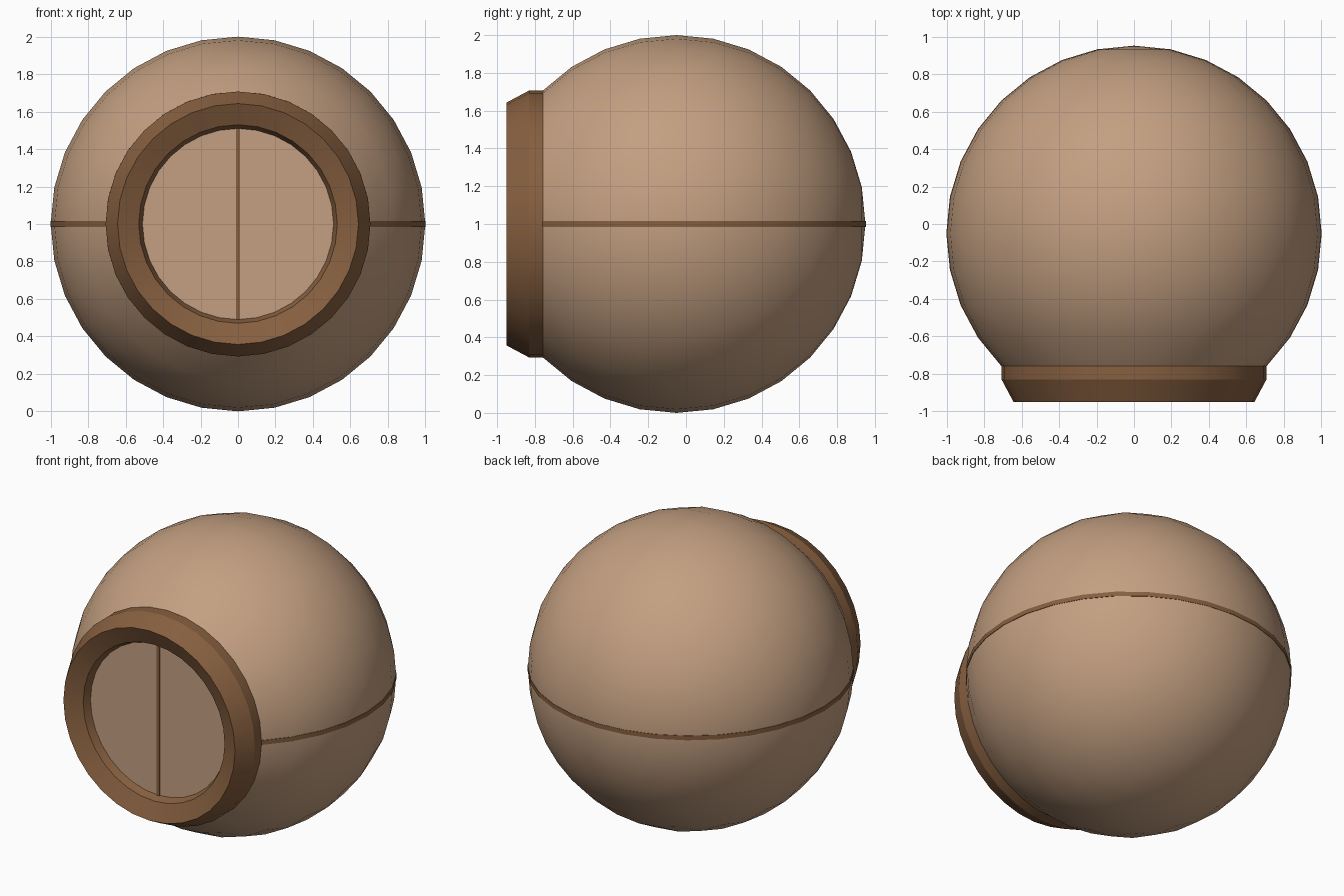
import bpy, bmesh
from math import sin, cos, pi, radians

if "Cube" in bpy.data.objects:
    bpy.data.objects.remove(bpy.data.objects["Cube"], do_unlink=True)

SEGMENTS = 32
CENTRE_Y, CENTRE_Z = -0.05, 1.0


def material(name, colour):
    m = bpy.data.materials.new(name)
    m.use_nodes = True
    m.diffuse_color = (*colour, 1)
    m.node_tree.nodes["Principled BSDF"].inputs["Base Color"].default_value = (*colour, 1)
    return m


tan = material("light tan", (0.55, 0.35, 0.22))
brown = material("dark brown", (0.24, 0.115, 0.05))


def finish(name, bm, mat, smooth=True):
    bmesh.ops.remove_doubles(bm, verts=bm.verts, dist=0.0001)
    bmesh.ops.recalc_face_normals(bm, faces=bm.faces)
    mesh = bpy.data.meshes.new(name)
    bm.to_mesh(mesh)
    bm.free()
    obj = bpy.data.objects.new(name, mesh)
    bpy.context.collection.objects.link(obj)
    mesh.materials.append(mat)
    if smooth:
        bpy.ops.object.select_all(action='DESELECT')
        obj.select_set(True)
        bpy.context.view_layer.objects.active = obj
        bpy.ops.object.shade_smooth_by_angle(angle=radians(20))
    return obj


def lathe(name, profile, mat):
    """Spin (radius, y) points about the front-to-back axis."""
    bm = bmesh.new()
    verts = [bm.verts.new((r, y, CENTRE_Z)) for r, y in profile]
    edges = [bm.edges.new(pair) for pair in zip(verts, verts[1:])]
    bmesh.ops.spin(bm, geom=verts + edges, cent=(0, 0, CENTRE_Z), axis=(0, 1, 0),
                   angle=2 * pi, steps=SEGMENTS)
    return finish(name, bm, mat)


# Round body, open at the front where the collar sits
body_angles = [pi * i / 16 for i in range(13)]
lathe("body", [(sin(a), CENTRE_Y + cos(a)) for a in body_angles], tan)

# Chamfered collar with a sloping inner lip
lathe("collar", [(0.707, -0.757), (0.707, -0.83), (0.643, -0.95),
                 (0.53, -0.90), (0.51, -0.85)], brown)

# Flat recessed panel
lathe("front_panel", [(0, -0.85), (0.512, -0.85)], tan)

# Thin seam wrapped round the body, ending at the collar
bm = bmesh.new()
rows = []
for i in range(25):
    a = -pi / 4 + 2 * pi * i / SEGMENTS
    rows.append([bm.verts.new((r * cos(a), CENTRE_Y + r * sin(a), CENTRE_Z + h))
                 for r, h in ((0.995, -0.015), (1.002, -0.015), (1.002, 0.015), (0.995, 0.015))])
for a, b in zip(rows, rows[1:]):
    for j in range(4):
        k = (j + 1) % 4
        bm.faces.new((a[j], a[k], b[k], b[j]))
bm.faces.new(rows[0])
bm.faces.new(rows[-1])
finish("body_seam", bm, brown)

# Upright seam on the panel
bm = bmesh.new()
bmesh.ops.create_cube(bm, size=1)
bmesh.ops.scale(bm, vec=(0.02, 0.008, 1.02), verts=bm.verts)
bmesh.ops.translate(bm, vec=(0, -0.852, CENTRE_Z), verts=bm.verts)
finish("panel_seam", bm, brown, smooth=False)
